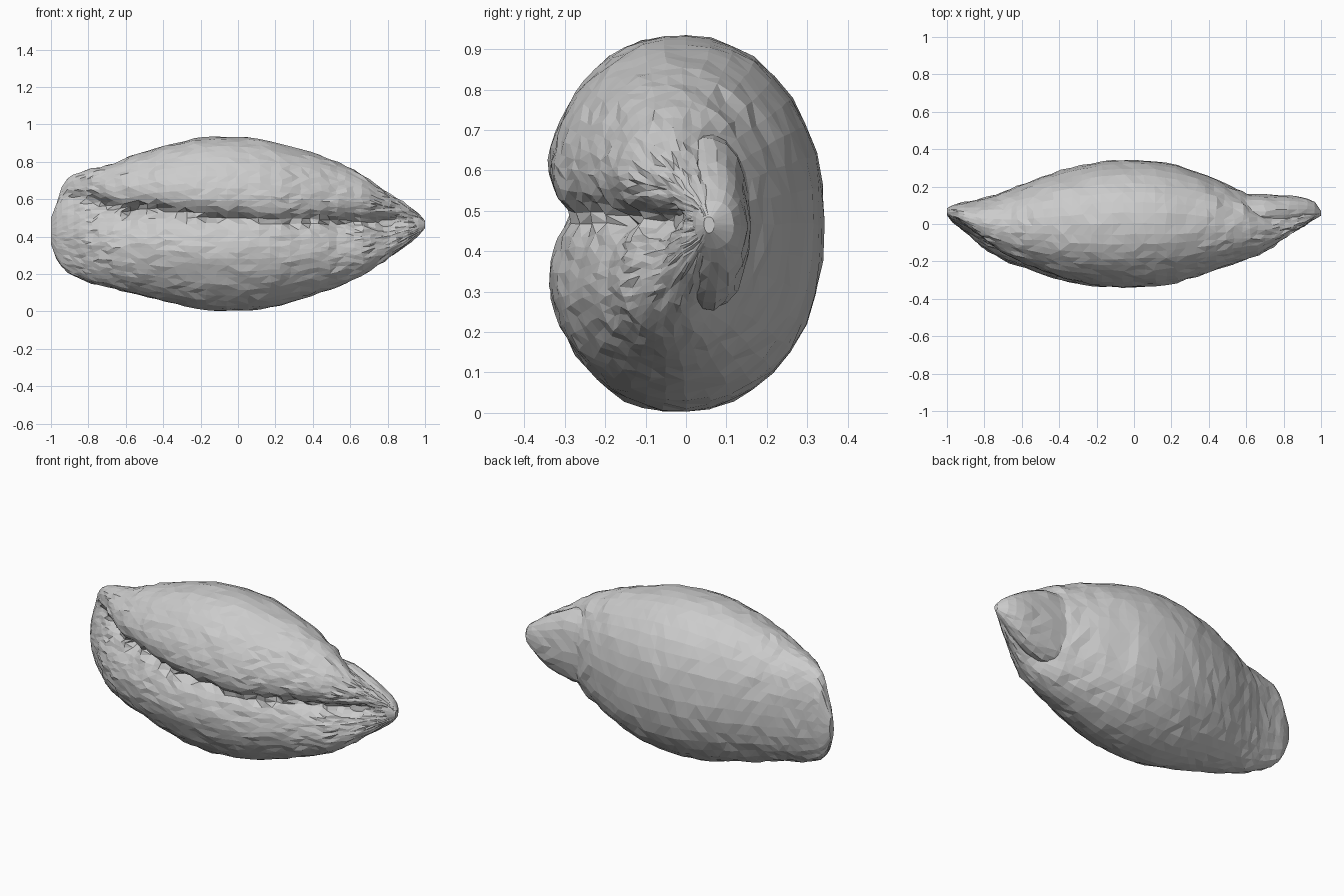
import bpy, bmesh, math, random

if "Cube" in bpy.data.objects:
    bpy.data.objects.remove(bpy.data.objects["Cube"])
random.seed(4)

# Stations along the shell: x, bottom z, top z, front y, back y
BODY = [(-1.0, .36, .50, .045, .085), (-.97, .28, .58, .01, .10), (-.93, .22, .70, -.02, .115),
        (-.88, .19, .73, -.06, .12), (-.8, .155, .76, -.13, .14), (-.68, .125, .785, -.205, .18),
        (-.55, .09, .84, -.25, .23), (-.4, .055, .885, -.30, .285), (-.2, .01, .93, -.335, .33),
        (-.05, 0, .937, -.34, .345), (.1, .01, .925, -.335, .34), (.2, .025, .905, -.322, .325),
        (.4, .085, .85, -.265, .255), (.52, .13, .80, -.225, .20), (.6, .16, .77, -.20, .165),
        (.66, .185, .735, -.185, .12), (.72, .23, .69, -.155, .09), (.8, .285, .635, -.10, .08),
        (.9, .36, .575, -.045, .09), (.97, .42, .515, .02, .075), (1.0, .45, .485, .045, .065)]
TIP = [(.4, .30, .66, -.02, .13), (.55, .25, .70, -.05, .165), (.7, .255, .68, -.04, .158),
       (.8, .285, .635, -.02, .153), (.9, .35, .575, 0, .147), (.96, .40, .53, .02, .125),
       (1.0, .445, .485, .045, .07)]
# Opening along x: height, depth of the valley, depth of the narrow toothed slit
SLIT = [(-1, .57, .01, 0), (-.93, .61, .03, .01), (-.8, .58, .065, .03), (-.6, .535, .07, .07),
        (-.4, .515, .065, .07), (-.2, .50, .055, .07), (0, .485, .05, .04), (.3, .47, .055, .04),
        (.6, .455, .065, .05), (.8, .46, .055, .04), (.93, .475, .025, .01), (1, .47, 0, 0)]


def sample(table, x):
    for a, b in zip(table, table[1:]):
        if x <= b[0] + 1e-6:
            f = (x - a[0]) / (b[0] - a[0])
            return [p + (q - p) * f for p, q in zip(a, b)][1:]
    return table[-1][1:]


def spow(v, p):
    return math.copysign(abs(v) ** p, v)


def loft(name, table, rings, sides, grooved, jitter):
    bm = bmesh.new()
    loops = []
    x0, x1 = table[0][0], table[-1][0]
    for i in range(rings + 1):
        # stations bunch up slightly towards both ends
        u = i / rings
        u -= .05 * math.sin(2 * math.pi * u)
        x = x0 + (x1 - x0) * u
        zb, zt, yf, yb = sample(table, x)
        sz, valley, slit = sample(SLIT, x)
        cy, cz, h = (yf + yb) / 2 - .025 * (yb - yf), (zb + zt) / 2, (zt - zb) / 2
        # teeth: the narrow slit gets deep or nearly vanishes from ring to ring
        slit *= random.uniform(0, 1.5)
        sz += random.uniform(-.012, .012)
        j = jitter * min(1, (1.03 - abs(x)) * 4) if 0 < i < rings else 0
        ring = []
        for k in range(sides):
            s = -math.pi + 2 * math.pi * k / sides
            t = s - .5 * math.sin(s) if grooved else s
            c, n = spow(math.cos(t), .94), spow(math.sin(t), .94)
            z = cz + h * n
            if c > 0:
                y = cy - (cy - yf) * (1.06 if grooved else 1) * c
                if grooved:
                    d = z - sz
                    y += valley * math.exp(-(d / (.09 if d > 0 else .12)) ** 2) * c
                    y += slit * math.exp(-((d - .015) / .028) ** 2) * c
            else:
                y = cy - (yb - cy) * c
            ring.append(bm.verts.new((x + random.uniform(-j, j) * 1.5,
                                      y + random.uniform(-j, j) * .7,
                                      min(max(z + random.uniform(-j, j) * .7, 0), .937))))
        loops.append(ring)
    for a, b in zip(loops, loops[1:]):
        for k in range(sides):
            m = (k + 1) % sides
            bm.faces.new((a[k], a[m], b[m], b[k]))
    bm.faces.new(loops[0])
    bm.faces.new(loops[-1])
    bmesh.ops.triangulate(bm, faces=bm.faces[:])
    bmesh.ops.recalc_face_normals(bm, faces=bm.faces[:])
    me = bpy.data.meshes.new(name)
    bm.to_mesh(me)
    bm.free()
    ob = bpy.data.objects.new(name, me)
    bpy.context.collection.objects.link(ob)
    return ob


# Main shell with the toothed opening along its front
loft("shell_body", BODY, 46, 52, True, .006)
# Inner lobe that sticks out behind the rim at the right end
loft("shell_tip", TIP, 12, 22, False, .006)
